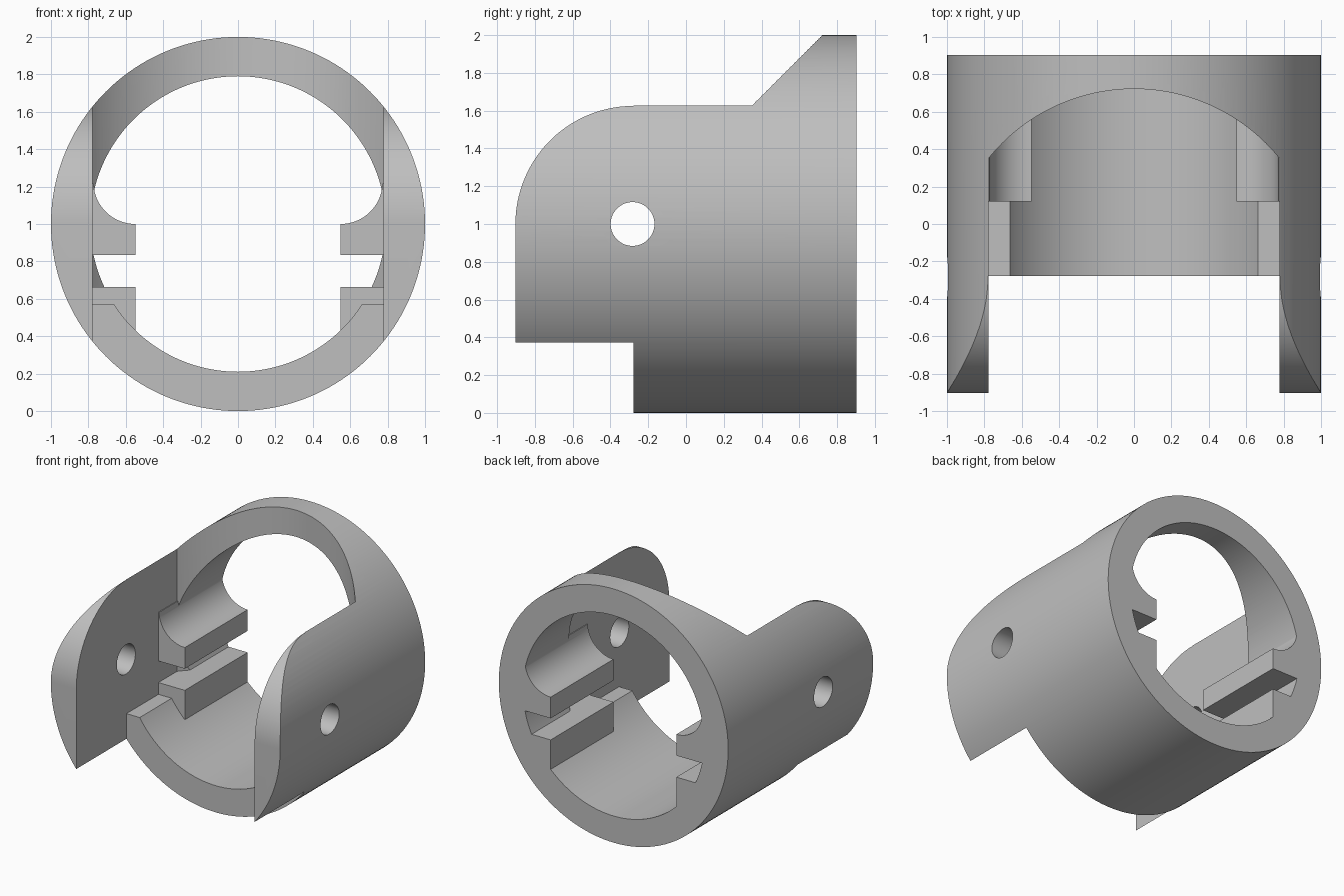
import bpy, bmesh
from math import sin, cos, pi, radians

if "Cube" in bpy.data.objects:
    bpy.data.objects.remove(bpy.data.objects["Cube"])

GREY = (0.52, 0.52, 0.52, 1)
mat = bpy.data.materials.new("plain grey")
mat.use_nodes = True
mat.diffuse_color = GREY
mat.node_tree.nodes["Principled BSDF"].inputs["Base Color"].default_value = GREY

HALF = 0.903      # half length along y
WALL = 0.778      # inner face of the side cheeks
PIVOT = -0.278    # y of the pivot holes


def arc(cx, cy, r, a0, a1, n):
    """Points on an arc, angles in degrees."""
    return [(cx + r * cos(radians(a0 + (a1 - a0) * i / n)),
             cy + r * sin(radians(a0 + (a1 - a0) * i / n))) for i in range(n + 1)]


def prism(name, pts, axis, lo, hi):
    """Extrude a 2D outline along one axis."""
    place = {"x": lambda p, t: (t, p[0], p[1]),
             "y": lambda p, t: (p[0], t, p[1]),
             "z": lambda p, t: (p[0], p[1], t)}[axis]
    bm = bmesh.new()
    face = bm.faces.new([bm.verts.new(place(p, lo)) for p in pts])
    new = bmesh.ops.extrude_face_region(bm, geom=[face])["geom"]
    shift = place((0, 0), hi - lo)
    bmesh.ops.translate(bm, vec=shift, verts=[v for v in new if isinstance(v, bmesh.types.BMVert)])
    bmesh.ops.recalc_face_normals(bm, faces=bm.faces)
    mesh = bpy.data.meshes.new(name)
    bm.to_mesh(mesh)
    bm.free()
    obj = bpy.data.objects.new(name, mesh)
    bpy.context.collection.objects.link(obj)
    mesh.materials.append(mat)
    return obj


def combine(body, tool, operation):
    """Apply a boolean and discard the tool."""
    mod = body.modifiers.new("cut", "BOOLEAN")
    mod.operation, mod.object, mod.solver = operation, tool, "EXACT"
    bpy.context.view_layer.objects.active = body
    bpy.ops.object.modifier_apply(modifier=mod.name)
    bpy.data.objects.remove(tool)


def box(x, y0, y1):
    return [(-x, y0), (x, y0), (x, y1), (-x, y1)]


# Outer tube
body = prism("slotted_collar", arc(0, 1, 1, 0, 360, 160)[:-1], "y", -HALF, HALF)

# Bore with flattened sides
bore = [(max(-0.775, min(0.775, x)), z) for x, z in arc(0, 1, 0.79, 0, 360, 160)[:-1]]
combine(body, prism("bore_cutter", bore, "y", -2, 2), "DIFFERENCE")

# Upper slot with a round end, and square slot under it
slot = [(-WALL, -2), (WALL, -2)]
slot += [p for p in arc(0, PIVOT, 1, 38.92, 141.08, 64)]
combine(body, prism("slot_cutter", slot, "z", 0.57, 3), "DIFFERENCE")
combine(body, prism("front_cutter", box(WALL, -2, PIVOT), "z", -1, 0.6), "DIFFERENCE")

# Rounded upper front corner of both cheeks
corner = arc(PIVOT, 1, HALF + PIVOT, 180, 90, 40) + [(PIVOT, 2.5), (-1.5, 2.5), (-1.5, 1)]
combine(body, prism("corner_cutter", corner, "x", -2, 2), "DIFFERENCE")

# Pivot holes
hole = arc(PIVOT - 0.005, 1, 0.116, 0, 360, 48)[:-1]
combine(body, prism("hole_cutter", hole, "x", -2, 2), "DIFFERENCE")

# Guide rails on both sides, the upper ones with a hollow top
upper = [(0.85, 1.22), (0.85, 0.833), (0.548, 0.833)] + arc(0.548, 1.225, 0.225, 270, 358, 24)
lower = [(0.548, 0.35), (0.85, 0.6), (0.85, 0.663), (0.548, 0.663)]
for side in (1, -1):
    for name, outline in (("upper_rail", upper), ("lower_rail", lower)):
        rail = prism(name, [(side * x, z) for x, z in outline], "y", 0.12, HALF)
        combine(body, rail, "UNION")

# Smooth curved faces, keep edges crisp
bpy.ops.object.select_all(action="DESELECT")
body.select_set(True)
bpy.context.view_layer.objects.active = body
bpy.ops.object.shade_smooth_by_angle(angle=radians(25))
